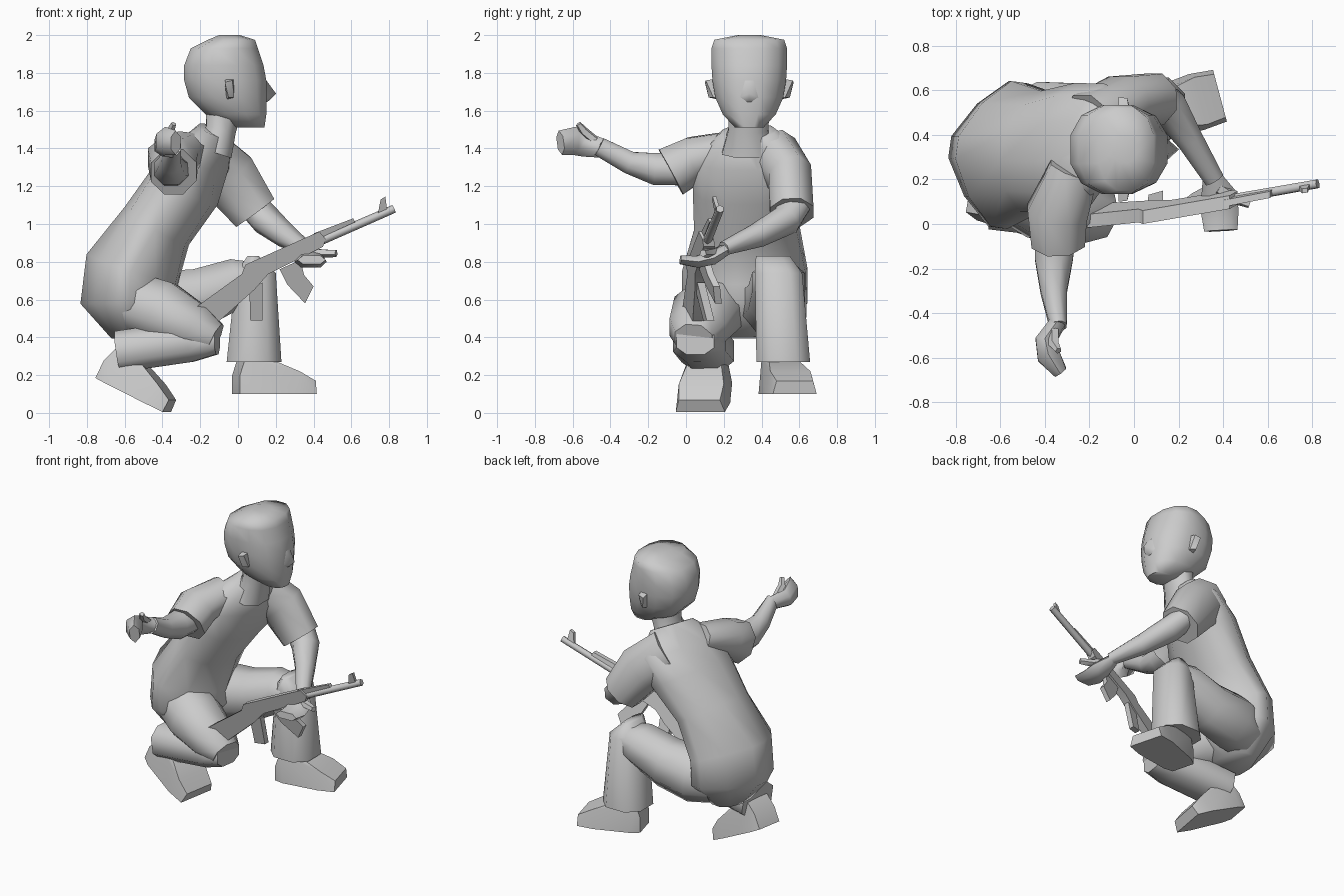
import bpy, bmesh
from math import sin, cos, pi, radians
from mathutils import Vector, Matrix


def finish(name, bm, angle=38):
    bmesh.ops.recalc_face_normals(bm, faces=bm.faces)
    me = bpy.data.meshes.new(name)
    bm.to_mesh(me)
    bm.free()
    for p in me.polygons:
        p.use_smooth = True
    me.set_sharp_from_angle(angle=radians(angle))
    ob = bpy.data.objects.new(name, me)
    bpy.context.collection.objects.link(ob)
    return ob


def loft(name, rings, ref=(0, 1, 0), n=8, axis=None, project=True, power=1.0):
    """Skin elliptical rings (x, y, z, half_width, half_depth[, side_yaw[, power]])."""
    bm = bmesh.new()
    cs = [Vector(r[:3]) for r in rings]
    loops = []
    for i, r in enumerate(rings):
        t = Vector(axis) if axis else cs[min(i + 1, len(cs) - 1)] - cs[max(i - 1, 0)]
        t.normalize()
        u = Vector(ref)
        if len(r) > 5:
            u = Matrix.Rotation(radians(r[5]), 3, 'Z') @ u
        if project:
            u = (u - u.dot(t) * t).normalized()
        v = u.cross(t).normalized()
        p = r[6] if len(r) > 6 else power
        fit = 1 / cos(pi / n) ** p if n % 4 == 0 else 1
        loop = []
        for k in range(n):
            a = 2 * pi * (k + 0.5) / n
            c, s = cos(a), sin(a)
            c = fit * abs(c) ** p * (1 if c > 0 else -1)
            s = fit * abs(s) ** p * (1 if s > 0 else -1)
            loop.append(bm.verts.new(cs[i] + u * c * r[3] + v * s * r[4]))
        loops.append(loop)
    for a, b in zip(loops, loops[1:]):
        for k in range(n):
            bm.faces.new((a[k], a[(k + 1) % n], b[(k + 1) % n], b[k]))
    bm.faces.new(loops[0])
    bm.faces.new(loops[-1])
    return finish(name, bm, 65)


def hull(name, pts, angle=38):
    bm = bmesh.new()
    for p in pts:
        bm.verts.new(p)
    bmesh.ops.convex_hull(bm, input=bm.verts)
    bmesh.ops.dissolve_limit(bm, angle_limit=0.02, verts=bm.verts, edges=bm.edges)
    return finish(name, bm, angle)


# Torso, bent forward: pointed hips, broad upper back
loft("torso", [(-.56, .29, .40, .18, .11), (-.57, .31, .58, .33, .26, -8, 1.45),
               (-.56, .31, .76, .33, .25, -8, 1.4), (-.43, .32, .99, .275, .19, -10, 1.1),
               (-.28, .335, 1.2, .295, .185, -12, .9), (-.2, .335, 1.35, .3, .14, -20, .9),
               (-.12, .33, 1.49, .15, .085, -20)], n=12, project=False)

# Neck and head
loft("neck", [(-.13, .33, 1.38, .14, .1), (-.09, .33, 1.5, .105, .08),
              (-.07, .335, 1.64, .11, .1)], n=8)
head = [(1.51, -.02, .14, .075), (1.58, -.17, .15, .14), (1.67, -.26, .15, .18),
        (1.76, -.285, .15, .195), (1.84, -.285, .135, .2), (1.93, -.25, .105, .2),
        (1.975, -.16, .09, .185), (2.0, -.1, .01, .06)]
loft("head", [((b + f) / 2, .335, z, w, (f - b) / 2) for z, b, f, w in head],
     n=12, axis=(0, 0, 1), power=.85)
hull("nose", [(.12, .3, 1.8), (.12, .37, 1.8), (.202, .335, 1.69),
              (.12, .26, 1.66), (.12, .41, 1.66), (.155, .335, 1.645)], 65)
for side, label in ((-1, "right"), (1, "left")):
    hull(label + "_ear", [(x, .335 + side * d, z) for x, d, z in (
        (-.02, .17, 1.67), (-.06, .17, 1.66), (-.02, .17, 1.77), (-.07, .17, 1.77),
        (-.02, .19, 1.67), (-.05, .215, 1.67), (-.03, .23, 1.76), (-.07, .235, 1.75))])

# Right arm, reaching out to the side
loft("right_sleeve", [(-.27, .24, 1.41, .11, .08), (-.345, .05, 1.345, .135, .12),
                      (-.34, -.08, 1.275, .12, .135)], ref=(1, 0, 0), n=8)
loft("right_forearm", [(-.35, .0, 1.29, .095, .085), (-.36, -.16, 1.29, .085, .085),
                       (-.36, -.3, 1.325, .06, .06), (-.34, -.46, 1.41, .038, .05)],
     ref=(1, 0, 0))
loft("right_hand", [(-.34, -.44, 1.4, .04, .05), (-.4, -.53, 1.42, .05, .065),
                    (-.385, -.59, 1.44, .06, .075), (-.33, -.665, 1.43, .035, .065)],
     ref=(1, 0, 0), n=6)
loft("right_thumb", [(-.36, -.48, 1.44, .025, .025), (-.36, -.54, 1.49, .025, .025),
                     (-.34, -.57, 1.53, .015, .015)], ref=(1, 0, 0), n=5)

# Left arm, supporting the rifle
loft("left_sleeve", [(-.19, .46, 1.37, .13, .15), (-.05, .55, 1.25, .115, .155),
                     (.09, .56, 1.06, .115, .125)], n=8)
loft("left_forearm", [(.06, .58, 1.12, .07, .09), (.15, .53, 1.02, .075, .085),
                      (.25, .38, .94, .062, .06), (.36, .2, .87, .035, .045)],
     ref=(0, 0, 1))
loft("left_hand", [(.35, .21, .865, .03, .045), (.38, .13, .82, .04, .08),
                   (.385, .06, .80, .035, .085), (.39, -.03, .81, .025, .075)],
     ref=(0, 0, 1), n=6, power=.7)
loft("left_fingers", [(.38, .16, .86, .02, .03), (.44, .12, .845, .025, .03),
                      (.52, .09, .845, .02, .02)], ref=(0, 0, 1), n=5)

# Left leg, knee raised and foot planted
loft("left_thigh", [(-.52, .43, .57, .15, .15), (-.4, .47, .58, .17, .17),
                    (-.2, .48, .61, .15, .155), (.0, .49, .69, .14, .13),
                    (.1, .49, .71, .12, .09)], n=8)
loft("left_shin", [(.08, .46, .83, .09, .03), (.095, .49, .74, .125, .105),
                   (.085, .515, .27, .142, .145)], n=8, axis=(0, 0, 1), power=.8)

# Right leg, folded under the body
loft("right_thigh", [(-.55, .18, .58, .16, .16), (-.4, .11, .53, .18, .165),
                     (-.22, .06, .44, .15, .13), (-.12, .04, .39, .1, .085)], n=8)
loft("right_shin", [(-.11, .05, .38, .1, .07), (-.25, .07, .38, .14, .11),
                    (-.63, .115, .325, .14, .11)], n=8, power=.8)


# Shoes: one shape placed twice
def shoe(name, origin, yaw, pitch, wide):
    m = (Matrix.Translation(origin) @ Matrix.Rotation(radians(yaw), 4, 'Z')
         @ Matrix.Rotation(radians(pitch), 4, 'Y'))
    pts = [(x, s * w * wide, z) for s in (-1, 1) for x, w, z in (
        (0, .08, 0), (.06, .105, 0), (.3, .13, 0), (.41, .12, 0), (0, .08, .1),
        (.03, .08, .19), (.18, .08, .18), (.32, .11, .12), (.41, .1, .07))]
    hull(name, [m @ Vector(p) for p in pts], 55)


shoe("left_shoe", (-.01, .47, .1), 15, 0, 1)
shoe("right_shoe", (-.74, .14, .185), -10, 26, 1.1)


# Rifle: side profiles given thickness, then sheared along its slanted line
def to_rifle(x, d, z):
    return Vector((x, .035 + .135 * (x + .15) + d + .25 * (.7 + .6 * (x - .1) - z), z))


def plate(name, prof, half):
    bm = bmesh.new()
    a, b = [[bm.verts.new(to_rifle(x, s * half, z)) for x, z in prof] for s in (-1, 1)]
    bm.faces.new(a)
    bm.faces.new(b)
    for i in range(len(prof)):
        j = (i + 1) % len(prof)
        bm.faces.new((a[i], a[j], b[j], b[i]))
    finish(name, bm)


plate("rifle_stock", [(-.25, .54), (.02, .735), (.04, .785), (.43, .96), (.465, .92),
                      (.45, .88), (.16, .735), (.09, .655), (-.14, .45)], .03)
plate("magazine", [(.22, .76), (.33, .81), (.35, .73), (.4, .67), (.355, .58), (.26, .68)], .018)
plate("pistol_grip", [(.06, .67), (.13, .69), (.13, .49), (.065, .49)], .02)
plate("gas_tube", [(.4, .95), (.61, 1.03), (.62, 1.01), (.42, .92)], .015)
plate("front_sight", [(.74, 1.05), (.755, 1.13), (.78, 1.145), (.79, 1.07)], .01)
loft("barrel", [(*to_rifle(.4, 0, .895), .024, .024),
                (*to_rifle(.825, 0, 1.08), .022, .022)], n=6)
